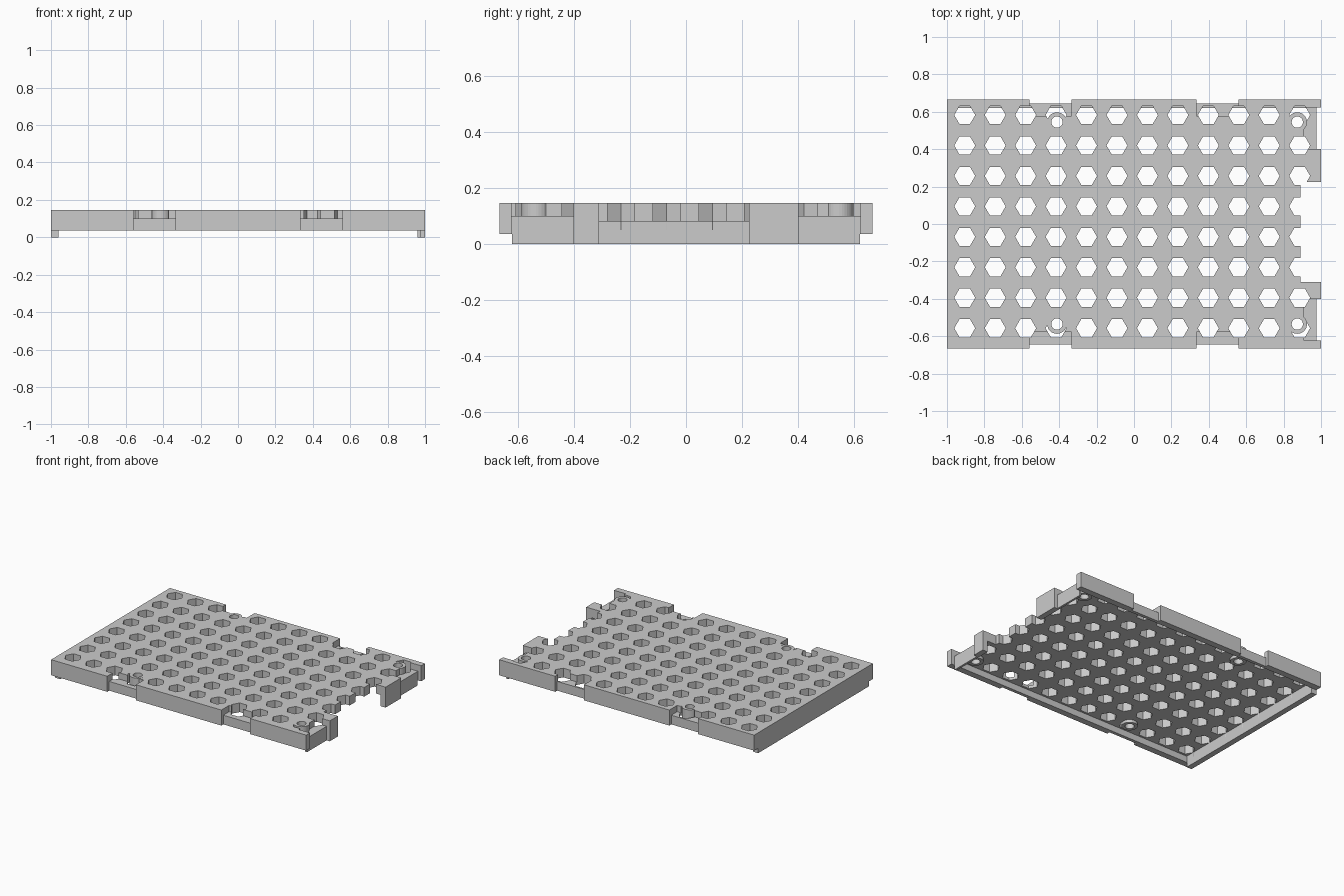
import bpy
import bmesh
import math
from mathutils import Matrix, Vector

cube = bpy.data.objects.get("Cube")
if cube:
    bpy.data.objects.remove(cube, do_unlink=True)

GREY = (0.6, 0.6, 0.6, 1)
grey = bpy.data.materials.new("light grey plastic")
grey.use_nodes = True
grey.diffuse_color = GREY
grey.node_tree.nodes["Principled BSDF"].inputs["Base Color"].default_value = GREY

TOP, UNDER, LEDGE, SKIRT = 0.145, 0.08, 0.1, 0.035
HALF_Y, WALL_Y, WALL_X = 0.665, 0.62, 0.96


def make_object(name, bm):
    bmesh.ops.recalc_face_normals(bm, faces=bm.faces)
    mesh = bpy.data.meshes.new(name)
    bm.to_mesh(mesh)
    bm.free()
    mesh.materials.append(grey)
    obj = bpy.data.objects.new(name, mesh)
    bpy.context.collection.objects.link(obj)
    return obj


def boxes(name, spans):
    """Boxes given as (low corner, high corner)."""
    bm = bmesh.new()
    for low, high in spans:
        low, high = Vector(low), Vector(high)
        place = Matrix.Translation((low + high) / 2) @ Matrix.Diagonal((*(high - low), 1))
        bmesh.ops.create_cube(bm, size=1, matrix=place)
    return make_object(name, bm)


def prisms(name, centres, radius, sides, bottom, top):
    """Upright prisms with a corner pointing along x."""
    bm = bmesh.new()
    for x, y in centres:
        result = bmesh.ops.create_cone(
            bm, cap_ends=True, segments=sides, radius1=radius, radius2=radius, depth=top - bottom)
        verts = result["verts"]
        if sides == 6:
            bmesh.ops.rotate(bm, verts=verts, matrix=Matrix.Rotation(math.radians(90), 3, "Z"))
        bmesh.ops.translate(bm, verts=verts, vec=(x, y, (top + bottom) / 2))
    return make_object(name, bm)


def combine(target, tool, operation="DIFFERENCE"):
    """Apply a boolean and discard its tool."""
    tool.hide_render = True
    mod = target.modifiers.new(tool.name, "BOOLEAN")
    mod.operation = operation
    mod.solver = "EXACT"
    mod.object = tool
    bpy.context.view_layer.update()
    graph = bpy.context.evaluated_depsgraph_get()
    mesh = bpy.data.meshes.new_from_object(target.evaluated_get(graph))
    target.modifiers.clear()
    target.data = mesh
    bpy.data.objects.remove(tool, do_unlink=True)


# Block with a narrower foot, extruded along x
half = [(WALL_Y, 0), (WALL_Y, SKIRT), (HALF_Y, SKIRT), (HALF_Y, TOP)]
profile = half + [(-y, z) for y, z in reversed(half)]
bm = bmesh.new()
face = bm.faces.new([bm.verts.new((-1, y, z)) for y, z in profile])
extruded = bmesh.ops.extrude_face_region(bm, geom=[face])["geom"]
bmesh.ops.translate(bm, verts=[v for v in extruded if isinstance(v, bmesh.types.BMVert)], vec=(2, 0, 0))
panel = make_object("perforated_panel", bm)

# Hollow underside
combine(panel, boxes("cavity", [((-WALL_X, -WALL_Y, -1), (WALL_X, WALL_Y, UNDER))]))

# Latch pockets on the long sides and at the left end, with recessed outer walls
pockets, recesses = [], []
for side in (1, -1):
    for x0, x1 in ((-0.56, -0.335), (0.335, 0.56)):
        for y, z, group in ((0.577, LEDGE, pockets), (0.643, -1, recesses)):
            y0, y1 = sorted((side * y, side * 0.8))
            group.append(((x0, y0, z), (x1, y1, 1)))
    y0, y1 = sorted((side * 0.4, side * 0.622))
    pockets.append(((0.91, y0, LEDGE), (1.2, y1, 1)))
    recesses.append(((0.975, y0, -1), (1.2, y1, 1)))
combine(panel, boxes("pockets", pockets))
combine(panel, boxes("recesses", recesses))

# Wide opening in the left end
combine(panel, boxes("end_opening", [((0.89, -0.31, -1), (1.2, 0.225, 1))]))

# Grid of hexagonal vents
PITCH = 0.1628
vents = [(-0.905 + PITCH * i, -0.557 + PITCH * j) for i in range(12) for j in range(8)]
combine(panel, prisms("vents", vents, 0.056, 6, UNDER - 0.03, 0.3))

# Screw bosses with through holes
screws = [(x, y) for x in (-0.412, 0.873) for y in (-0.535, 0.545)]
combine(panel, prisms("bosses", screws, 0.052, 32, 0.06, TOP), "UNION")
combine(panel, prisms("screw_holes", screws, 0.03, 32, -0.1, 0.3))
